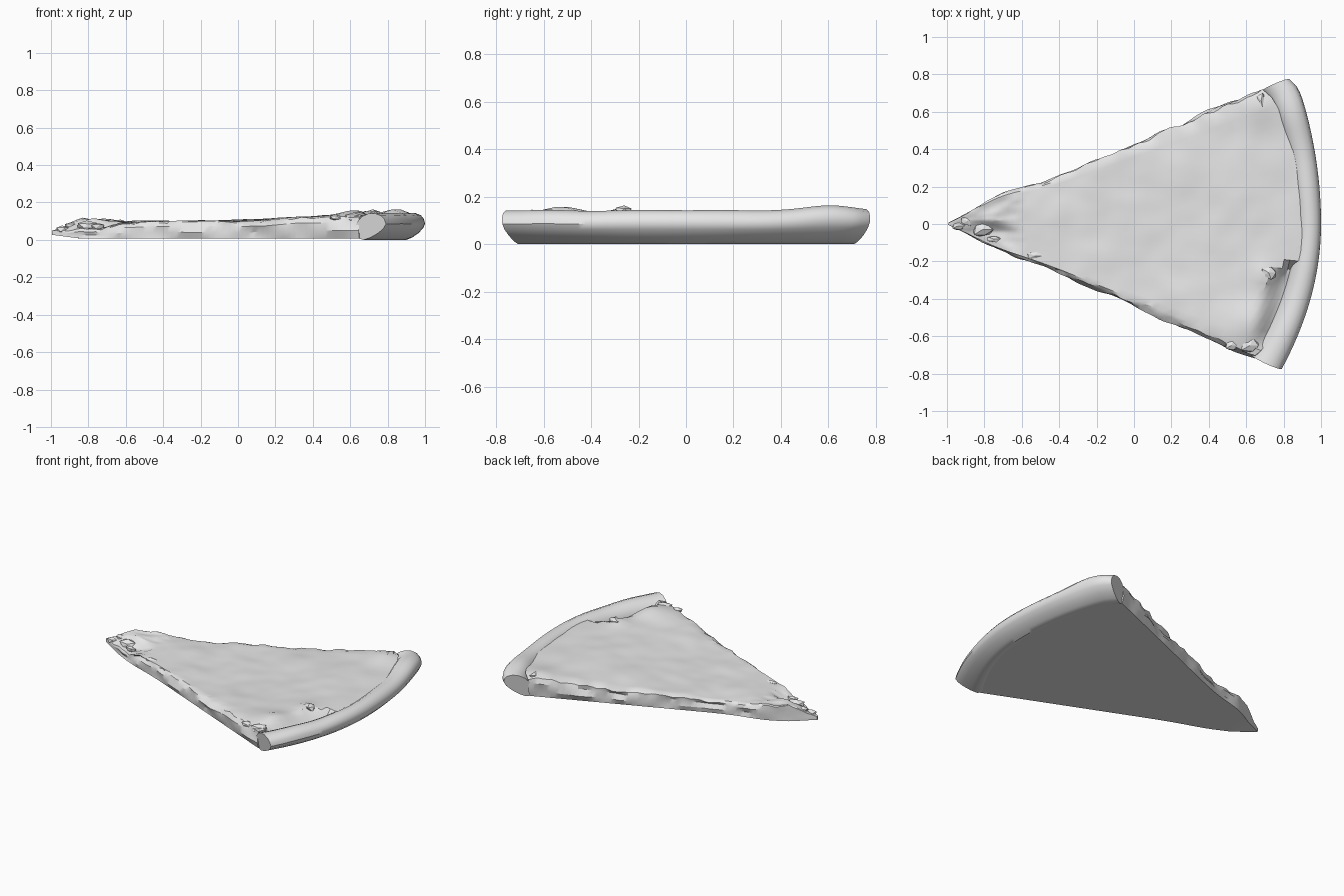
import bpy, bmesh, math, random
from mathutils import Vector, noise

cube = bpy.data.objects.get("Cube")
if cube:
    bpy.data.objects.remove(cube, do_unlink=True)

grey = bpy.data.materials.new("plain grey")
grey.use_nodes = True
GREY = (0.8, 0.8, 0.8, 1)
grey.diffuse_color = GREY
grey.node_tree.nodes["Principled BSDF"].inputs["Base Color"].default_value = GREY

TIP = Vector((-1, 0, 0))
HALF = 0.785


def finish(name, bm, angle=30):
    """Turn a bmesh into a named, shaded object."""
    bmesh.ops.recalc_face_normals(bm, faces=bm.faces)
    mesh = bpy.data.meshes.new(name)
    bm.to_mesh(mesh)
    bm.free()
    mesh.materials.append(grey)
    obj = bpy.data.objects.new(name, mesh)
    bpy.context.collection.objects.link(obj)
    bpy.ops.object.select_all(action='DESELECT')
    obj.select_set(True)
    bpy.context.view_layer.objects.active = obj
    bpy.ops.object.shade_smooth_by_angle(angle=math.radians(angle))
    return obj


def loft(name, rings, angle=30):
    """Skin closed rings of points and cap both ends."""
    bm = bmesh.new()
    rows = [[bm.verts.new(p) for p in ring] for ring in rings]
    n = len(rows[0])
    for a, b in zip(rows, rows[1:]):
        for i in range(n):
            j = (i + 1) % n
            bm.faces.new((a[i], a[j], b[j], b[i]))
    bm.faces.new(rows[0])
    bm.faces.new(rows[-1])
    return finish(name, bm, angle)


def wave(x, y, freq, seed=0):
    return noise.noise(Vector((x * freq, y * freq, seed + 0.37)))


def clamp(t):
    return max(0.0, min(1.0, t))


def bump(x, y, cx, cy, radius):
    return math.exp(-((x - cx) ** 2 + (y - cy) ** 2) / radius ** 2)


def outer(v):
    """Outer rim of the slice, v from -1 to 1."""
    y = HALF * v
    x = 1 - (0.215 if v > 0 else 0.34) * y * y
    if v > 0:
        x -= 0.035 * v ** 24
    return Vector((x, y, 0))


PROFILE = [(-1, 0.045), (-0.92, 0.08), (-0.84, 0.108), (-0.6, 0.10), (-0.3, 0.095),
           (0, 0.103), (0.3, 0.118), (0.6, 0.132), (0.8, 0.13), (1, 0.12)]


def top_height(x, y):
    """Height of the melted topping."""
    z = PROFILE[-1][1]
    for (xa, za), (xb, zb) in zip(PROFILE, PROFILE[1:]):
        if x <= xb:
            z = za + (zb - za) * clamp((x - xa) / (xb - xa))
            break
    z += 0.010 * wave(x, y, 4) + 0.005 * wave(x, y, 10, 5)
    # torn bank near the tip, falling towards the front
    if x < -0.62:
        z -= 0.045 * clamp((0.02 - y) / 0.06) * clamp((-0.62 - x) / 0.12) * clamp((x + 1) / 0.1)
        z += 0.012 * wave(x, y, 22, 9)
    # raised lumps and the gap beside the rim
    z += 0.03 * bump(x, y, 0.62, -0.52, 0.10) + 0.02 * bump(x, y, 0.70, -0.27, 0.06)
    z += 0.018 * bump(x, y, 0.66, 0.62, 0.10)
    if -0.64 < y < -0.24:
        z -= 0.065 * clamp((x - 0.72 - 0.25 * (y + 0.28)) / 0.1)
    return z


# Slice body: fan of stations from the tip to the rim
STEPS, ACROSS = 64, 30
rings = []
for i in range(STEPS + 1):
    t = 0.004 + 0.996 * i / STEPS
    top, bottom = [], []
    for k in range(ACROSS + 1):
        v = -1 + 2 * k / ACROSS
        s = t * (0.955 - 0.035 * v * v)
        p = TIP.lerp(outer(v), s)
        x, y = p.x, p.y
        y += v * (0.036 if v > 0 else 0.018) * math.exp(-((x + 0.72) / 0.18) ** 2)
        floor = 0.008 + 0.02 * clamp((-0.85 - x) / 0.15)
        bottom.append(Vector((x, y * 0.975, floor)))
        top.append(Vector((x, y, max(top_height(x, y), floor + 0.012))))
    # ragged cut edges
    room = min(1, t * 4)
    sides = []
    for sign, edge in ((-1, 0), (1, -1)):
        tp, bt = top[edge], bottom[edge]
        lean = 0.014 if sign < 0 else 0.006
        levels = []
        for j, f in enumerate((0.7, 0.35)):
            q = bt.lerp(tp, f)
            q.y = tp.y - sign * room * (0.004 + 0.022 * wave(tp.x, f, 9, sign * 3 + j))
            levels.append(q)
        tp.y -= sign * room * (lean + 0.022 * wave(tp.x, 0, 13, sign))
        tp.z -= 0.008 * room * (1 + wave(tp.x, 0, 16, 4))
        sides.append(levels)
    rings.append(top + sides[1] + bottom[::-1] + sides[0][::-1])
loft("slice_body", rings, 28)

# Rim crust: rounded section swept around the outer edge (inset, height)
SECTION = [(0, 0.085), (0.006, 0.11), (0.022, 0.13), (0.05, 0.142), (0.08, 0.14),
           (0.108, 0.125), (0.13, 0.095), (0.14, 0.05), (0.13, 0.01), (0.10, 0),
           (0.07, 0.012), (0.035, 0.036), (0.01, 0.062)]
rings = []
RIM = 44
for i in range(RIM + 1):
    v = -1 + 2 * i / RIM
    o = outer(v)
    inward = (TIP - o).normalized()
    lift = 0.022 * math.exp(-((o.y - 0.62) / 0.14) ** 2)
    ring = []
    for d, z in SECTION:
        p = o + inward * d * (1 + 0.3 * v * v)
        p.y *= 1 - 0.035 * (1 - z / 0.142)
        p.z = z + (lift + 0.004 * wave(p.x, p.y, 5, 2)) * clamp((z - 0.03) / 0.08)
        ring.append(p)
    rings.append(ring)
loft("rim_crust", rings, 40)


def chunk(name, centre, size, seed):
    """Small torn crumb with flat facets."""
    rng = random.Random(seed)
    bm = bmesh.new()
    bmesh.ops.create_icosphere(bm, subdivisions=1, radius=1)
    for vert in bm.verts:
        k = rng.uniform(0.7, 1.1)
        vert.co = Vector([c + a * b * k for c, a, b in zip(centre, vert.co, size)])
    return finish(name, bm, 10)


# Torn crumbs at the tip, along the front cut and by the rim
chunk("tip_crumb", (-0.94, -0.01, 0.055), (0.04, 0.025, 0.025), 1)
chunk("tip_flap", (-0.89, 0.015, 0.075), (0.05, 0.03, 0.025), 2)
chunk("tip_tear", (-0.81, -0.03, 0.075), (0.06, 0.05, 0.032), 3)
chunk("tip_front_crumb", (-0.75, -0.08, 0.07), (0.045, 0.02, 0.025), 4)
chunk("front_edge_crumb", (-0.53, -0.17, 0.085), (0.05, 0.025, 0.025), 5)
chunk("front_edge_flap", (0.52, -0.65, 0.12), (0.04, 0.03, 0.018), 6)
chunk("front_rim_lump", (0.62, -0.65, 0.12), (0.07, 0.05, 0.035), 7)
chunk("rim_lump", (0.72, -0.26, 0.14), (0.05, 0.04, 0.026), 8)
chunk("back_rim_lump", (0.68, 0.66, 0.135), (0.03, 0.05, 0.024), 9)
